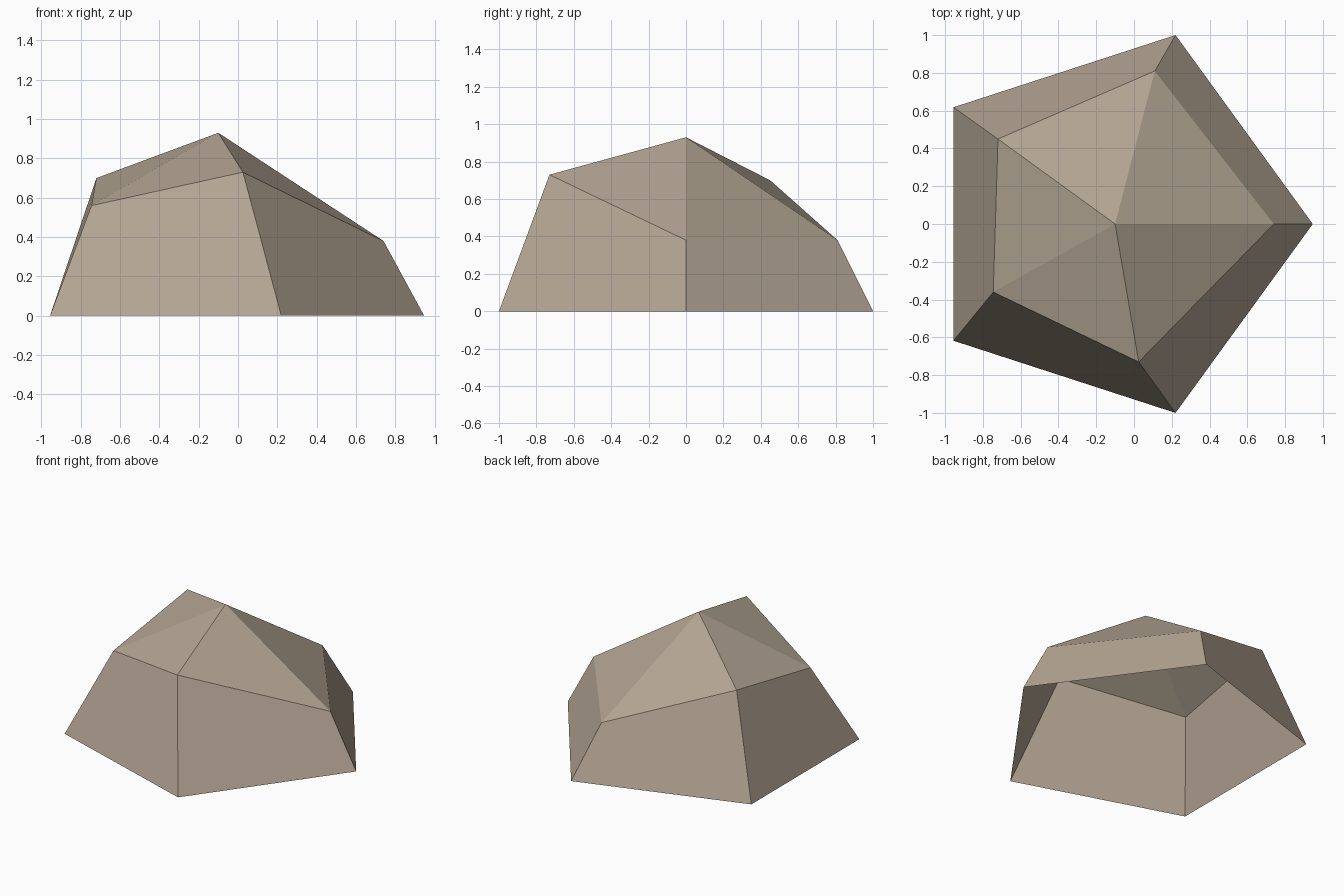
import bpy, bmesh, math

if "Cube" in bpy.data.objects:
    bpy.data.objects.remove(bpy.data.objects["Cube"])

# Single matte stone colour
stone = bpy.data.materials.new("warm grey stone")
stone.diffuse_color = (0.46, 0.385, 0.30, 1.0)
stone.use_nodes = True
stone.node_tree.nodes["Principled BSDF"].inputs["Base Color"].default_value = stone.diffuse_color

# Regular pentagon footprint, uneven shoulder ring, single peak; open underneath
CX, R, N = -0.105, 1.0515, 5
shoulder = [(0.74, 0, 0.38), (0.11, 0.81, 0.38), (-0.72, 0.45, 0.70),
            (-0.745, -0.36, 0.56), (0.025, -0.73, 0.73)]

bm = bmesh.new()
base = [bm.verts.new((CX + R * math.cos(i * math.tau / N),
                      R * math.sin(i * math.tau / N), 0)) for i in range(N)]
ring = [bm.verts.new(p) for p in shoulder]
peak = bm.verts.new((-0.10, 0, 0.93))

# Side walls and cap facets
for i in range(N):
    j = (i + 1) % N
    bm.faces.new((base[i], base[j], ring[j], ring[i]))
    bm.faces.new((ring[i], ring[j], peak))

mesh = bpy.data.meshes.new("rock")
bm.to_mesh(mesh)
bm.free()
mesh.materials.append(stone)
rock = bpy.data.objects.new("rock", mesh)
bpy.context.collection.objects.link(rock)
